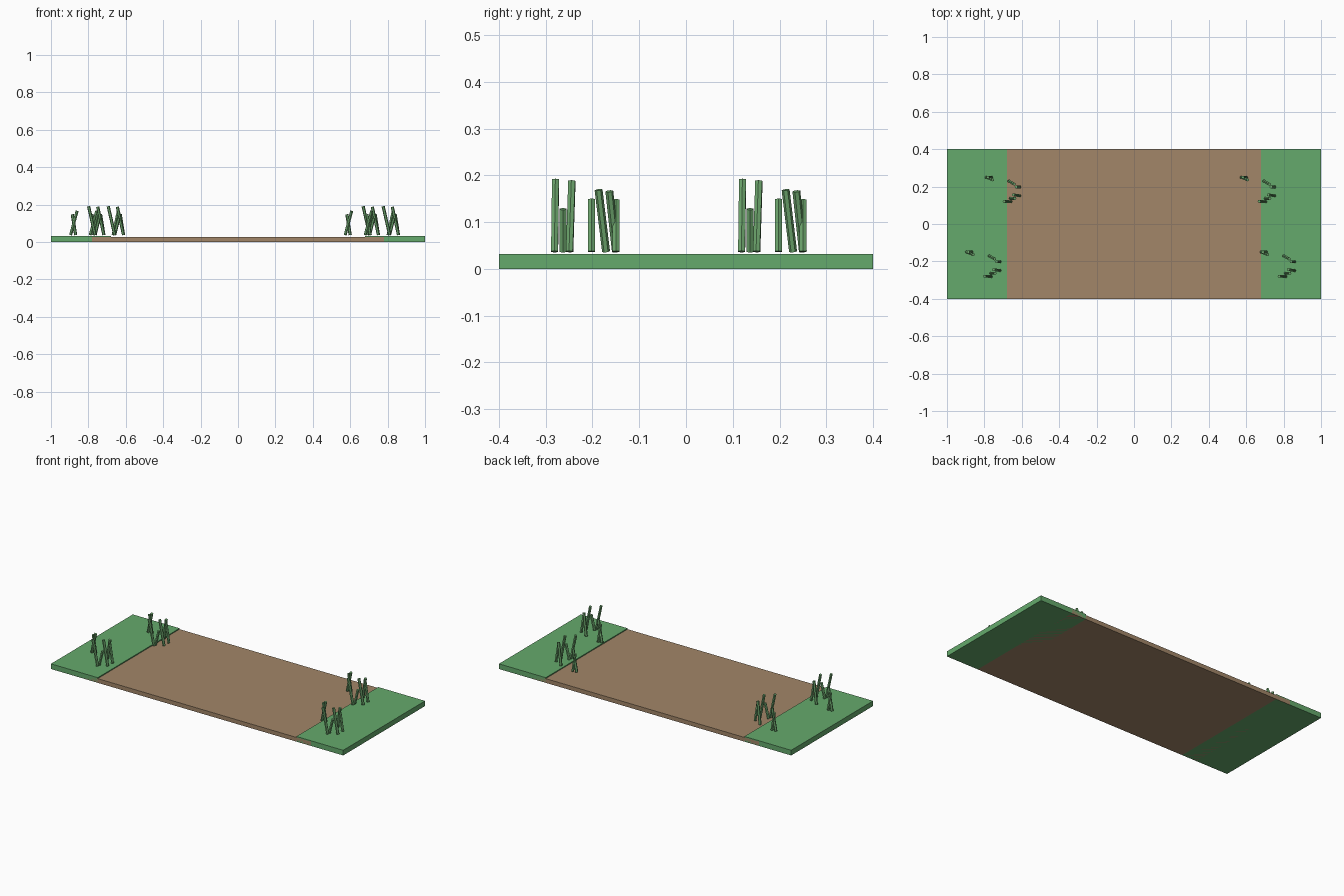
import bpy, bmesh
from mathutils import Vector

if "Cube" in bpy.data.objects:
    bpy.data.objects.remove(bpy.data.objects["Cube"])


def material(name, rgb):
    m = bpy.data.materials.new(name)
    m.diffuse_color = (*rgb, 1)
    m.use_nodes = True
    m.node_tree.nodes["Principled BSDF"].inputs["Base Color"].default_value = m.diffuse_color
    return m


GRASS = material("grass_green", (0.13, 0.40, 0.15))
DIRT = material("dirt_brown", (0.36, 0.24, 0.14))
BLADE = material("blade_green", (0.16, 0.40, 0.16))


def slab(name, x0, x1, height, mat):
    bpy.ops.mesh.primitive_cube_add(size=1, location=((x0 + x1) / 2, 0, height / 2))
    ob = bpy.context.object
    ob.name = name
    ob.scale = (x1 - x0, 0.8, height)
    bpy.ops.object.transform_apply(location=False, rotation=False)
    ob.data.materials.append(mat)


# Ground: dirt path running slightly under the two grass verges
slab("dirt_path", -0.78, 0.78, 0.026, DIRT)
slab("grass_verge_left", -1.0, -0.68, 0.032, GRASS)
slab("grass_verge_right", 0.68, 1.0, 0.032, GRASS)

# Blades of one tuft: bottom x, y, top x, y, top z
BLADES = [
    (-0.895, -0.150, -0.860, -0.164, 0.166),
    (-0.868, -0.150, -0.886, -0.150, 0.148),
    (-0.773, -0.171, -0.745, -0.187, 0.169),
    (-0.717, -0.202, -0.735, -0.202, 0.149),
    (-0.764, -0.281, -0.799, -0.279, 0.191),
    (-0.765, -0.263, -0.742, -0.263, 0.128),
    (-0.717, -0.249, -0.750, -0.244, 0.188),
]


def tuft(name, dx, dy):
    bm = bmesh.new()
    for bx, by, tx, ty, tz in BLADES:
        a, b = Vector((bx, by, 0.037)), Vector((tx, ty, tz))
        axis = b - a
        turn = axis.to_track_quat('Z', 'Y').to_matrix().to_4x4()
        turn.translation = (a + b) / 2
        bmesh.ops.create_cone(bm, cap_ends=True, segments=6, radius1=0.0085,
                              radius2=0.0085, depth=axis.length, matrix=turn)
    me = bpy.data.meshes.new(name)
    bm.to_mesh(me)
    bm.free()
    me.materials.append(BLADE)
    ob = bpy.data.objects.new(name, me)
    ob.location = (dx, dy, 0)
    bpy.context.collection.objects.link(ob)


# The same tuft repeated near the four corners
tuft("grass_tuft_front_left", 0, 0)
tuft("grass_tuft_back_left", 0.105, 0.4)
tuft("grass_tuft_front_right", 1.575, 0)
tuft("grass_tuft_back_right", 1.468, 0.4)
